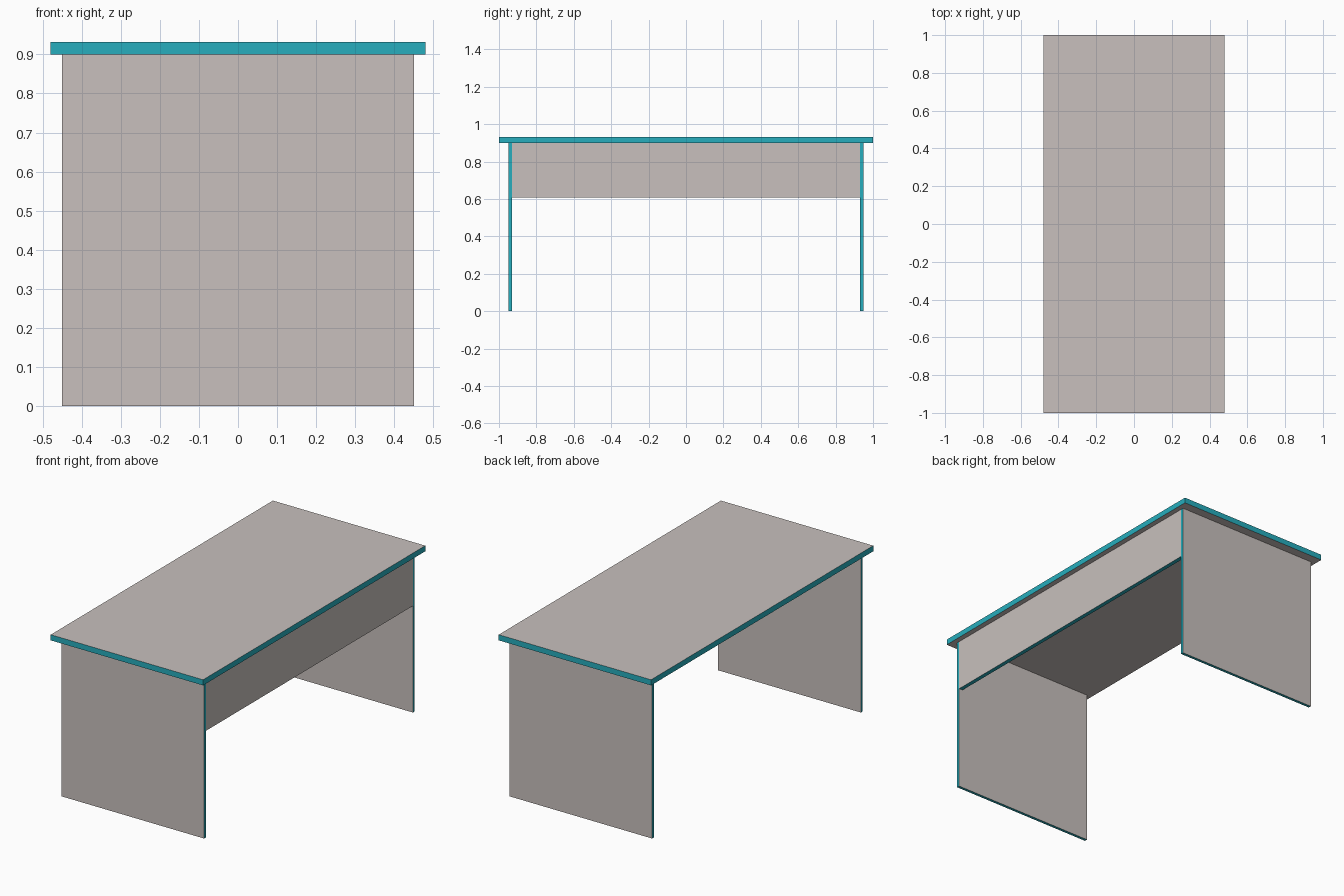
import bpy

if "Cube" in bpy.data.objects:
    bpy.data.objects.remove(bpy.data.objects["Cube"])


def material(name, colour):
    mat = bpy.data.materials.new(name)
    mat.diffuse_color = (*colour, 1)
    mat.use_nodes = True
    mat.node_tree.nodes["Principled BSDF"].inputs["Base Color"].default_value = mat.diffuse_color
    return mat


FACE = material("warm_grey_laminate", (0.58, 0.53, 0.51))
EDGE = material("teal_edging", (0.02, 0.42, 0.51))


def board(name, low, high):
    """Box between two corners: grey broad faces, teal banding on the thin edges."""
    size = [b - a for a, b in zip(low, high)]
    centre = [(a + b) / 2 for a, b in zip(low, high)]
    bpy.ops.mesh.primitive_cube_add(size=1, location=centre)
    obj = bpy.context.object
    obj.name = name
    obj.scale = size
    bpy.ops.object.transform_apply(location=False, rotation=False, scale=True)
    obj.data.materials.append(FACE)
    obj.data.materials.append(EDGE)
    thin = size.index(min(size))
    for poly in obj.data.polygons:
        poly.material_index = 0 if abs(poly.normal[thin]) > 0.5 else 1
    return obj


LEG_TOP = 0.90
LEG_IN, LEG_OUT = 0.931, 0.948

# Desktop
board("desktop", (-0.48, -1, LEG_TOP), (0.48, 1, 0.932))

# Slab legs at both ends
board("front_leg_panel", (-0.45, -LEG_OUT, 0), (0.45, -LEG_IN, LEG_TOP))
board("back_leg_panel", (-0.45, LEG_IN, 0), (0.45, LEG_OUT, LEG_TOP))

# Modesty panel between the legs, flush with their right edges
board("modesty_panel", (0.426, -LEG_IN, 0.607), (0.45, LEG_IN, LEG_TOP))
